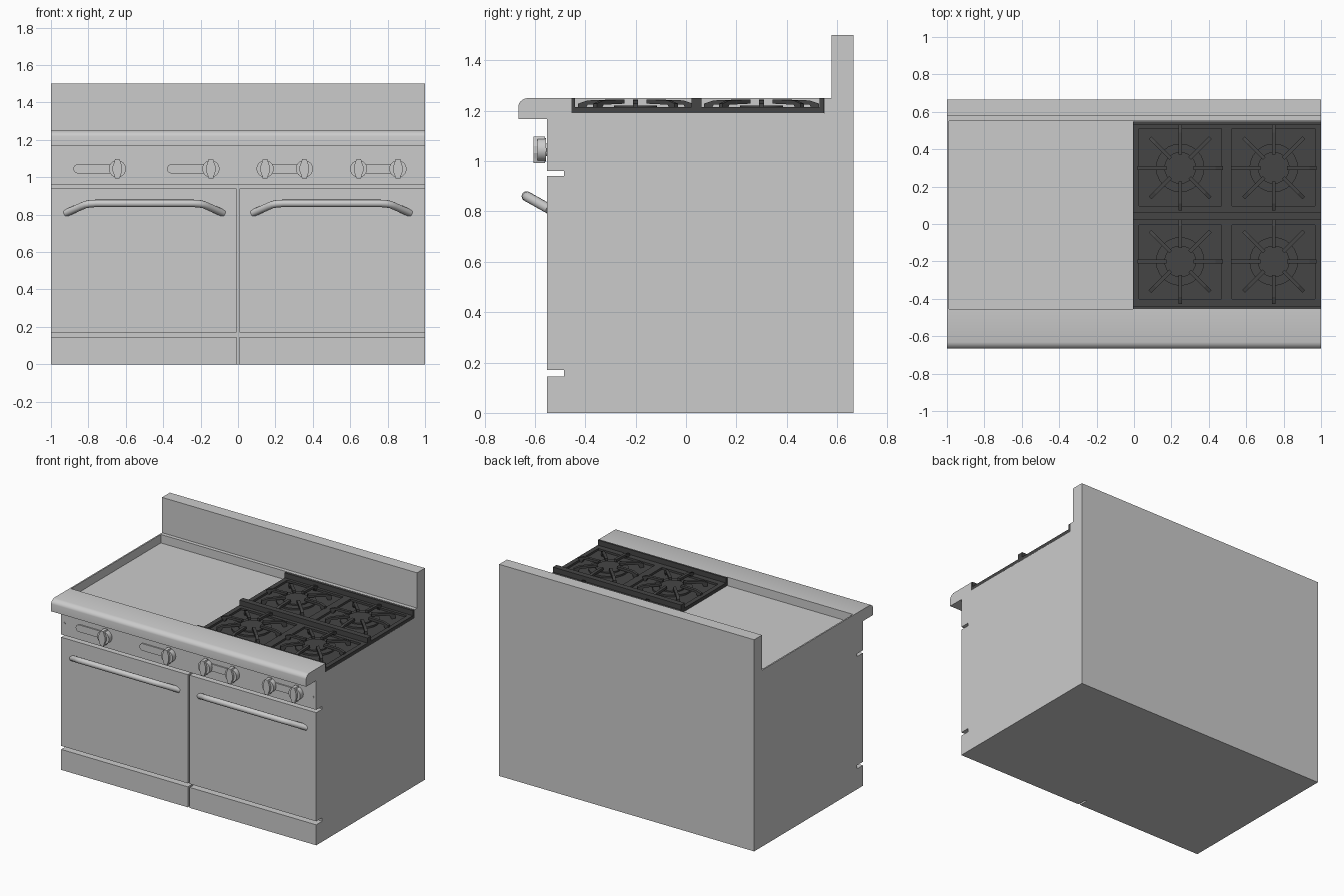
import bpy, bmesh, math
from mathutils import Vector

if "Cube" in bpy.data.objects:
    bpy.data.objects.remove(bpy.data.objects["Cube"])

black = bpy.data.materials.new("black_iron")
black.diffuse_color = (0.06, 0.06, 0.06, 1)
black.use_nodes = True
black.node_tree.nodes["Principled BSDF"].inputs["Base Color"].default_value = black.diffuse_color


def finish(name, bm, mat=None, smooth=False):
    bmesh.ops.recalc_face_normals(bm, faces=bm.faces)
    me = bpy.data.meshes.new(name)
    bm.to_mesh(me)
    bm.free()
    ob = bpy.data.objects.new(name, me)
    bpy.context.collection.objects.link(ob)
    if mat:
        me.materials.append(mat)
    if smooth:
        bpy.ops.object.select_all(action='DESELECT')
        ob.select_set(True)
        bpy.context.view_layer.objects.active = ob
        bpy.ops.object.shade_smooth_by_angle(angle=math.radians(35))
    return ob


def prism(name, pts, offset, mat=None, smooth=False):
    """Extrude a closed outline of 3D points along offset."""
    bm = bmesh.new()
    f = bm.faces.new([bm.verts.new(p) for p in pts])
    ext = bmesh.ops.extrude_face_region(bm, geom=[f], use_keep_orig=True)
    bmesh.ops.translate(bm, vec=offset,
                        verts=[v for v in ext['geom'] if isinstance(v, bmesh.types.BMVert)])
    return finish(name, bm, mat, smooth)


def box(name, x0, x1, y0, y1, z0, z1, mat=None):
    return prism(name, [(x0, y0, z0), (x1, y0, z0), (x1, y1, z0), (x0, y1, z0)],
                 (0, 0, z1 - z0), mat)


def side_profile(name, yz, x0, x1, smooth=False):
    return prism(name, [(x0, y, z) for y, z in yz], (x1 - x0, 0, 0), None, smooth)


def circle(r, n, a0=0.0, a1=2 * math.pi, closed=False):
    m = n - 1 if closed else n
    return [(r * math.cos(a0 + (a1 - a0) * i / m), r * math.sin(a0 + (a1 - a0) * i / m))
            for i in range(n)]


# Cabinet with splash back
side_profile("cabinet_and_splashback",
             [(-0.485, 0), (0.665, 0), (0.665, 1.5), (0.577, 1.5), (0.577, 1.25),
              (0.55, 1.25), (0.55, 1.19), (-0.485, 1.19)], -1, 1)
box("griddle_left_wall", -1, -0.99, -0.485, 0.56, 1.18, 1.25)

# Control panel with rounded front ledge
side_profile("control_panel_ledge",
             [(-0.455, 1.19), (-0.455, 1.25), (-0.632, 1.25), (-0.645, 1.246), (-0.656, 1.238),
              (-0.663, 1.229), (-0.665, 1.22), (-0.665, 1.167), (-0.552, 1.167),
              (-0.552, 0.96), (-0.485, 0.96), (-0.485, 1.19)], -1, 1, True)

# Doors, kick plates and handles
for s, side in ((-1, "left"), (1, "right")):
    x0, x1 = sorted((s * 0.007, s * 1.0))
    box(side + "_door", x0, x1, -0.552, -0.485, 0.17, 0.94)
    box(side + "_kick_plate", x0, x1, -0.552, -0.485, 0, 0.145)

    cu = bpy.data.curves.new(side + "_handle", 'CURVE')
    cu.dimensions = '3D'
    cu.bevel_depth = 0.02
    cu.bevel_resolution = 4
    cu.use_fill_caps = True
    half = [(0.42, 0.0), (0.335, 0.72), (0.315, 0.88), (0.29, 0.97), (0.26, 1.0)]
    path = [(-u, t) for u, t in half] + [(u, t) for u, t in reversed(half)]
    sp = cu.splines.new('POLY')
    sp.points.add(len(path) - 1)
    for p, (u, t) in zip(sp.points, path):
        p.co = (s * 0.5 + u, -0.54 - 0.093 * t, 0.808 + 0.052 * t, 1)
    sp.use_smooth = True
    bpy.context.collection.objects.link(bpy.data.objects.new(side + "_handle", cu))

    # Panel screw
    prism(side + "_panel_screw",
          [(s * 0.975 + x, -0.55, 1.045 + z) for x, z in circle(0.008, 10)], (0, -0.005, 0))

# Rounded plates behind the knobs
KZ = 1.045
for i, (a, b) in enumerate([(-0.855, -0.645), (-0.355, -0.145), (0.145, 0.355), (0.645, 0.855)]):
    right = circle(0.025, 9, -math.pi / 2, math.pi / 2, True)
    pts = [(b + x, -0.55, KZ + z) for x, z in right]
    pts += [(a - x, -0.55, KZ - z) for x, z in right]
    prism(f"knob_plate_{i + 1}", pts, (0, -0.011, 0), None, True)

# Knobs: round base with a tapered grip
grip = [(0.012, 0.053), (0.017, 0.035), (0.025, 0.014), (0.025, -0.014), (0.017, -0.035),
        (0.012, -0.053)]
grip += [(-x, z) for x, z in reversed(grip)]
for i, kx in enumerate([-0.645, -0.145, 0.145, 0.355, 0.645, 0.855]):
    prism(f"knob_base_{i + 1}", [(kx + x, -0.555, KZ + z) for x, z in circle(0.046, 24)],
          (0, -0.035, 0), None, True)
    prism(f"knob_grip_{i + 1}", [(kx + x, -0.56, KZ + z) for x, z in grip], (0, -0.045, 0))

# Burner tray and its raised bars
box("burner_tray", -0.005, 1, -0.455, 0.548, 1.188, 1.2, black)
for name, y0, y1, top in (("front", -0.455, -0.44, 1.25), ("middle", 0.022, 0.062, 1.25),
                          ("back", 0.53, 0.548, 1.25)):
    box(name + "_grate_bar", -0.005, 1, y0, y1, 1.195, top, black)
for name, x0, x1 in (("left", -0.005, 0.028), ("centre", 0.468, 0.525), ("right", 0.968, 1.0)):
    box(name + "_tray_rib", x0, x1, -0.45, 0.54, 1.195, 1.214, black)
for name, y0, y1 in (("front", -0.44, -0.4), ("mid_front", -0.005, 0.022),
                     ("mid_back", 0.062, 0.095), ("back", 0.51, 0.53)):
    box(name + "_tray_rib", 0, 1, y0, y1, 1.195, 1.214, black)

# Four burners with eight grate fingers each
finger = [(0.072, 1.228), (0.072, 1.245), (0.19, 1.241), (0.228, 1.228),
          (0.228, 1.198), (0.205, 1.198), (0.19, 1.224)]
n = 0
for cx in (0.247, 0.747):
    for cy in (-0.2, 0.3):
        n += 1
        for part, r, top in (("ring", 0.13, 1.212), ("cap", 0.085, 1.221)):
            prism(f"burner_{part}_{n}",
                  [(cx + x, cy + y, 1.195) for x, y in circle(r, 24)],
                  (0, 0, top - 1.195), black, True)
        for k in range(8):
            a = k * math.pi / 4
            d = Vector((math.cos(a), math.sin(a), 0))
            w = Vector((-d.y, d.x, 0)) * 0.02
            c = Vector((cx, cy, 0)) - w / 2
            prism(f"grate_finger_{n}_{k + 1}",
                  [c + d * r + Vector((0, 0, z)) for r, z in finger], w, black)
